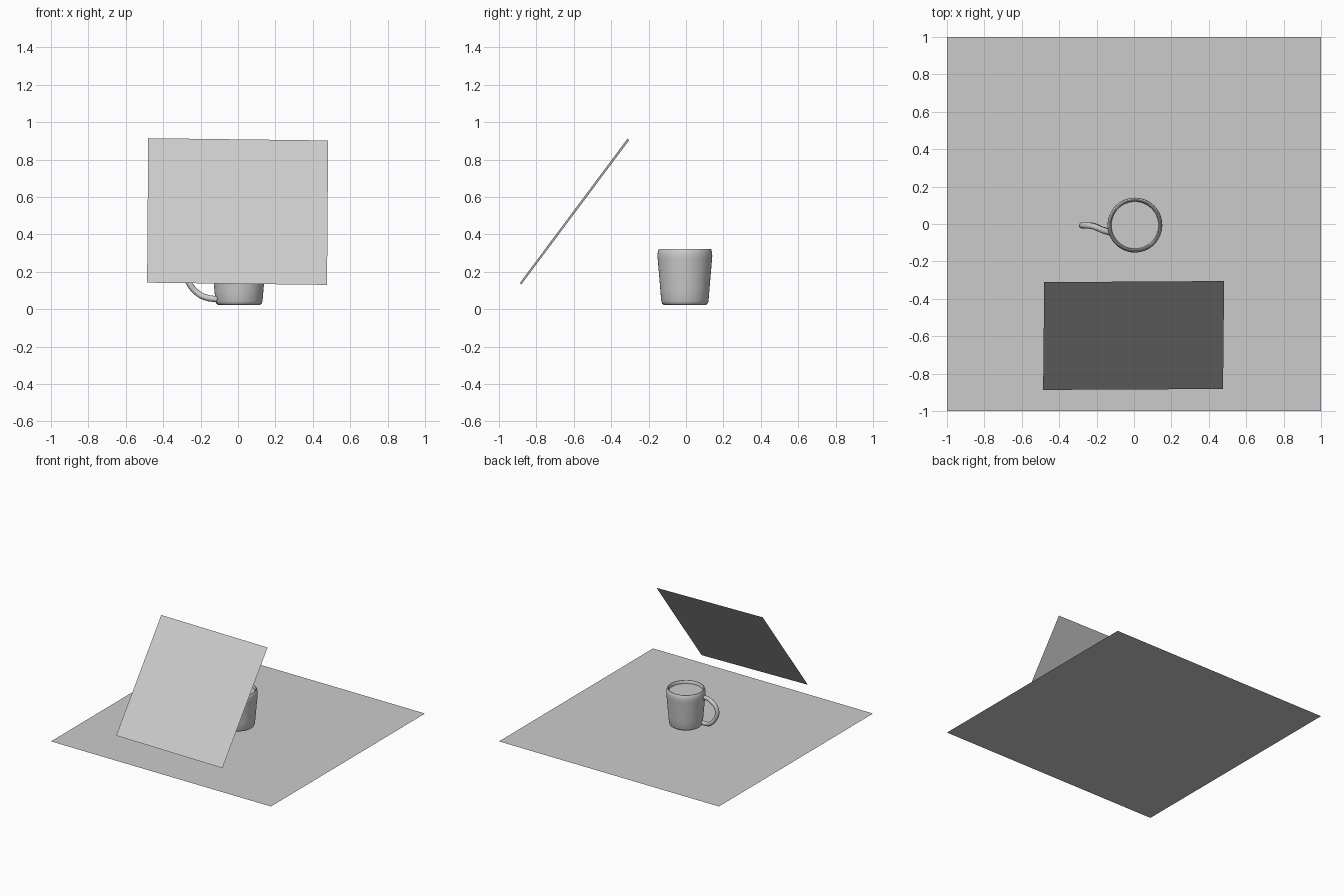
import bpy, bmesh, math
from mathutils import Vector

if "Cube" in bpy.data.objects:
    bpy.data.objects.remove(bpy.data.objects["Cube"])

CX, CY = 0.005, -0.006  # mug axis


def mesh_object(name, bm):
    mesh = bpy.data.meshes.new(name)
    bm.to_mesh(mesh)
    bm.free()
    ob = bpy.data.objects.new(name, mesh)
    bpy.context.collection.objects.link(ob)
    return ob


def sheet(name, corners):
    bm = bmesh.new()
    bm.faces.new([bm.verts.new(c) for c in corners])
    return mesh_object(name, bm)


def smooth(ob, degrees=40):
    bpy.ops.object.select_all(action='DESELECT')
    ob.select_set(True)
    bpy.context.view_layer.objects.active = ob
    bpy.ops.object.shade_smooth_by_angle(angle=math.radians(degrees))


def lathe(name, profile, segments=48):
    bm = bmesh.new()
    verts = [bm.verts.new((r, 0, z)) for r, z in profile]
    edges = [bm.edges.new(pair) for pair in zip(verts, verts[1:])]
    bmesh.ops.spin(bm, geom=verts + edges, cent=(0, 0, 0), axis=(0, 0, 1),
                   angle=math.tau, steps=segments)
    bmesh.ops.remove_doubles(bm, verts=bm.verts, dist=1e-5)
    bmesh.ops.recalc_face_normals(bm, faces=bm.faces)
    ob = mesh_object(name, bm)
    ob.location = (CX, CY, 0)
    smooth(ob)
    return ob


# Table sheet and tilted panel
sheet("table_sheet", [(-1, -1, 0), (1, -1, 0), (1, 1, 0), (-1, 1, 0)])
sheet("tilted_panel", [(-0.486, -0.887, 0.142), (0.476, -0.882, 0.130),
                       (0.482, -0.305, 0.902), (-0.480, -0.311, 0.914)])

# Mug body: outside from the base up, over the rim, down the inside
lathe("mug_body", [
    (0, 0.027), (0.095, 0.027), (0.102, 0.022), (0.112, 0.023), (0.121, 0.029),
    (0.126, 0.042), (0.131, 0.10), (0.1385, 0.19), (0.145, 0.265),
    (0.1465, 0.285), (0.145, 0.303), (0.141, 0.318), (0.137, 0.323),
    (0.132, 0.323), (0.128, 0.318), (0.126, 0.305), (0.125, 0.26),
    (0.112, 0.07), (0.10, 0.05), (0, 0.045)])

# Drink surface just under the rim
bm = bmesh.new()
bmesh.ops.create_circle(bm, cap_ends=True, cap_tris=True, segments=48, radius=0.1265)
drink = mesh_object("drink_surface", bm)
drink.location = (CX, CY, 0.298)

# Handle: round tube swept along a smooth path
path = [(-0.125, -0.046, 0.262), (-0.165, -0.034, 0.272), (-0.22, -0.012, 0.270),
        (-0.263, -0.008, 0.240), (-0.278, -0.008, 0.190), (-0.260, -0.008, 0.137),
        (-0.215, -0.011, 0.085), (-0.165, -0.032, 0.061), (-0.108, -0.045, 0.053)]
curve = bpy.data.curves.new("mug_handle", 'CURVE')
curve.dimensions = '3D'
curve.resolution_u = 6
curve.bevel_depth = 0.0165
curve.bevel_resolution = 4
curve.use_fill_caps = True
spline = curve.splines.new('BEZIER')
spline.bezier_points.add(len(path) - 1)
for point, co in zip(spline.bezier_points, path):
    point.co = Vector(co)
    point.handle_left_type = point.handle_right_type = 'AUTO'
handle = bpy.data.objects.new("mug_handle", curve)
bpy.context.collection.objects.link(handle)
bpy.ops.object.select_all(action='DESELECT')
handle.select_set(True)
bpy.context.view_layer.objects.active = handle
bpy.ops.object.convert(target='MESH')
smooth(bpy.context.view_layer.objects.active)
